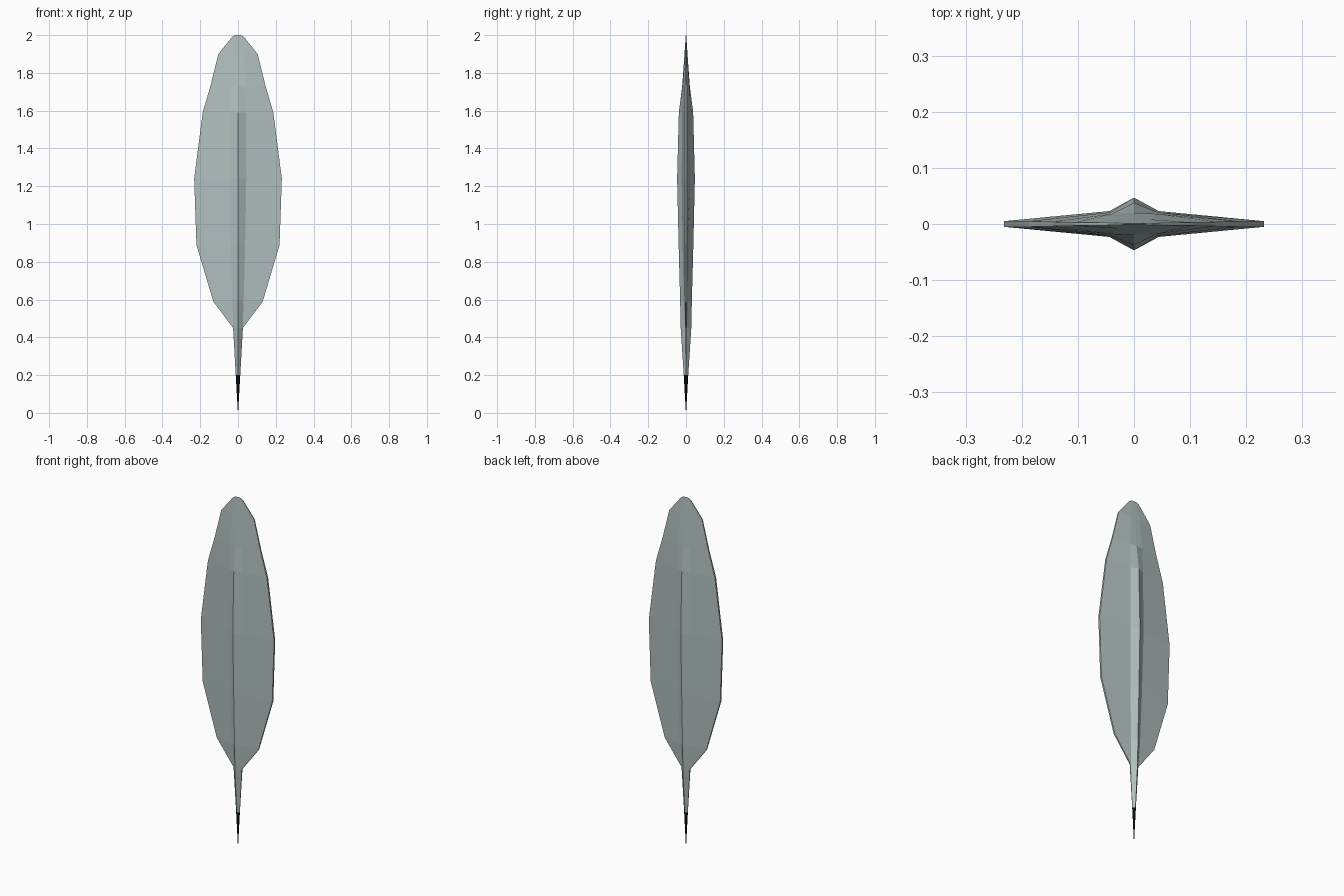
import bpy, bmesh

if "Cube" in bpy.data.objects:
    bpy.data.objects.remove(bpy.data.objects["Cube"])


def material(name, rgb):
    m = bpy.data.materials.new(name)
    m.diffuse_color = (*rgb, 1)
    m.use_nodes = True
    m.node_tree.nodes["Principled BSDF"].inputs["Base Color"].default_value = m.diffuse_color
    return m


grey = material("feather grey", (0.44, 0.53, 0.52))
black = material("ink black", (0.004, 0.004, 0.004))


def loft(name, rings, mat):
    """Skin a stack of ten-point sections: vane edge, shaft side and ridge, mirrored."""
    bm = bmesh.new()
    loops = []
    for z, w, e, s, m, r in rings:
        pts = [(0, -r), (s, -m), (w, -e), (w, e), (s, m),
               (0, r), (-s, m), (-w, e), (-w, -e), (-s, -m)]
        loops.append([bm.verts.new((x, y, z)) for x, y in pts])
    n = len(loops[0])
    for a, b in zip(loops, loops[1:]):
        for i in range(n):
            j = (i + 1) % n
            bm.faces.new((a[i], a[j], b[j], b[i]))
    bm.faces.new(loops[0][::-1])
    bm.faces.new(loops[-1])
    bmesh.ops.remove_doubles(bm, verts=bm.verts, dist=0.0002)
    bmesh.ops.recalc_face_normals(bm, faces=bm.faces)
    me = bpy.data.meshes.new(name)
    bm.to_mesh(me)
    bm.free()
    me.materials.append(mat)
    ob = bpy.data.objects.new(name, me)
    bpy.context.collection.objects.link(ob)


# Feather: z, vane half width, edge half thickness, shaft half width, shaft side depth, ridge depth
loft("feather", [
    (0.20, 0.012, 0.0, 0.012, 0.0, 0.012),
    (0.45, 0.026, 0.003, 0.025, 0.004, 0.028),
    (0.59, 0.131, 0.004, 0.030, 0.012, 0.031),
    (0.89, 0.220, 0.005, 0.038, 0.018, 0.039),
    (1.24, 0.232, 0.005, 0.044, 0.023, 0.047),
    (1.59, 0.187, 0.005, 0.042, 0.021, 0.038),
    (1.73, 0.146, 0.004, 0.040, 0.018, 0.020),
    (1.90, 0.104, 0.003, 0.030, 0.008, 0.008),
    (1.99, 0.032, 0.002, 0.012, 0.002, 0.002),
    (2.00, 0.016, 0.001, 0.006, 0.001, 0.001),
], grey)

# Inked nib: diamond spike
loft("nib", [
    (0.00, 0.0005, 0.0, 0.0005, 0.0, 0.0005),
    (0.20, 0.012, 0.0, 0.012, 0.0, 0.012),
], black)
